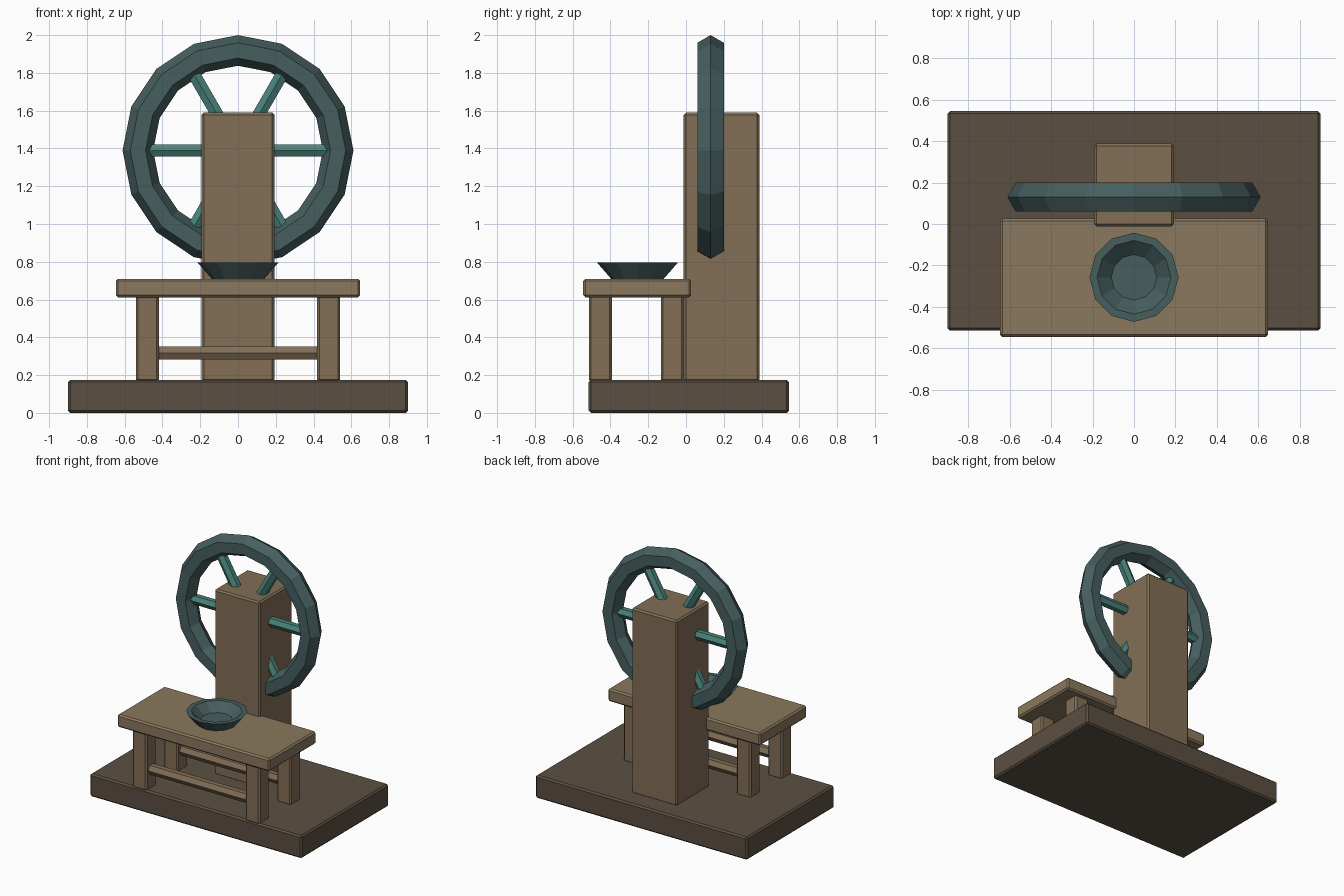
import bpy, bmesh, math
from mathutils import Matrix, Vector

if "Cube" in bpy.data.objects:
    bpy.data.objects.remove(bpy.data.objects["Cube"])


def material(name, rgb):
    m = bpy.data.materials.new(name)
    m.diffuse_color = (*rgb, 1)
    m.use_nodes = True
    m.node_tree.nodes["Principled BSDF"].inputs["Base Color"].default_value = m.diffuse_color
    return m


DARK = material("dark_wood", (0.105, 0.078, 0.055))
WOOD = material("wood", (0.225, 0.158, 0.092))
TOP = material("top_wood", (0.255, 0.19, 0.112))
IRON = material("iron", (0.062, 0.112, 0.112))
TEAL = material("spoke_teal", (0.068, 0.23, 0.2))


def finish(name, bm, mat):
    bmesh.ops.recalc_face_normals(bm, faces=bm.faces[:])
    me = bpy.data.meshes.new(name)
    bm.to_mesh(me)
    bm.free()
    me.materials.append(mat)
    ob = bpy.data.objects.new(name, me)
    bpy.context.collection.objects.link(ob)
    return ob


def box(name, lo, hi, mat, bevel=0.012):
    lo, hi = Vector(lo), Vector(hi)
    bm = bmesh.new()
    bmesh.ops.create_cube(bm, size=1, matrix=Matrix.Translation((lo + hi) / 2)
                          @ Matrix.Diagonal((*(hi - lo), 1)))
    bmesh.ops.bevel(bm, geom=bm.edges[:], offset=bevel, segments=1, affect='EDGES')
    return finish(name, bm, mat)


def rod(name, a, b, r, mat):
    """Six-sided bar from a to b in an x-z plane, one edge facing the front."""
    a, b = Vector(a), Vector(b)
    d = (b - a).normalized()
    y = Vector((0, 1, 0))
    side = d.cross(y)
    bm = bmesh.new()
    rings = []
    for p in (a, b):
        rings.append([bm.verts.new(p + r * (math.cos(t) * y + math.sin(t) * side))
                      for t in (i * math.pi / 3 for i in range(6))])
    for i in range(6):
        j = (i + 1) % 6
        bm.faces.new((rings[0][i], rings[0][j], rings[1][j], rings[1][i]))
    for ring in rings:
        bm.faces.new(ring)
    return finish(name, bm, mat)


def lathe(name, profile, segs, matrix, mat, closed):
    """Spin (radius, height) points around z, then place with matrix."""
    bm = bmesh.new()
    rings = [[bm.verts.new((r * math.cos(t), r * math.sin(t), z))
              for t in (2 * math.pi * i / segs for i in range(segs))]
             for r, z in profile]
    pairs = list(zip(rings, rings[1:]))
    if closed:
        pairs.append((rings[-1], rings[0]))
    else:
        bm.faces.new(rings[0])
        bm.faces.new(rings[-1])
    for p, q in pairs:
        for i in range(segs):
            j = (i + 1) % segs
            bm.faces.new((p[i], p[j], q[j], q[i]))
    bm.transform(matrix)
    return finish(name, bm, mat)


# Base and post
box("base", (-0.9, -0.515, 0), (0.9, 0.545, 0.175), DARK)
box("post", (-0.193, -0.012, 0.165), (0.193, 0.388, 1.59), WOOD)

# Bench: top, legs, stretchers
box("bench_top", (-0.647, -0.545, 0.612), (0.647, 0.027, 0.71), TOP)
for row, y in (("front", -0.453), ("back", -0.072)):
    for side, s in (("left", -1), ("right", 1)):
        x = s * 0.48
        box(f"{row}_{side}_leg", (x - 0.061, y - 0.061, 0.165),
            (x + 0.061, y + 0.061, 0.622), WOOD)
    rod(f"{row}_stretcher", (-0.45, y, 0.317), (0.45, y, 0.317), 0.04, WOOD)

# Bowl
lathe("bowl", [(0.135, 0.705), (0.215, 0.797), (0.178, 0.797), (0.11, 0.735)], 12,
      Matrix.Translation((0, -0.257, 0)), IRON, False)

# Wheel rim: six-sided section, sixteen segments
R, r = 0.53, 0.081
section = [(R + r * math.cos(i * math.pi / 3), r * math.sin(i * math.pi / 3)) for i in range(6)]
centre = Vector((0, 0.13, 1.389))
lathe("wheel_rim", section, 16,
      Matrix.Translation(centre) @ Matrix.Rotation(math.pi / 2, 4, 'X'), IRON, True)

# Spokes
for i in range(6):
    t = i * math.pi / 3
    rod(f"spoke_{i + 1}", centre, centre + 0.51 * Vector((math.cos(t), 0, math.sin(t))), 0.038, TEAL)
